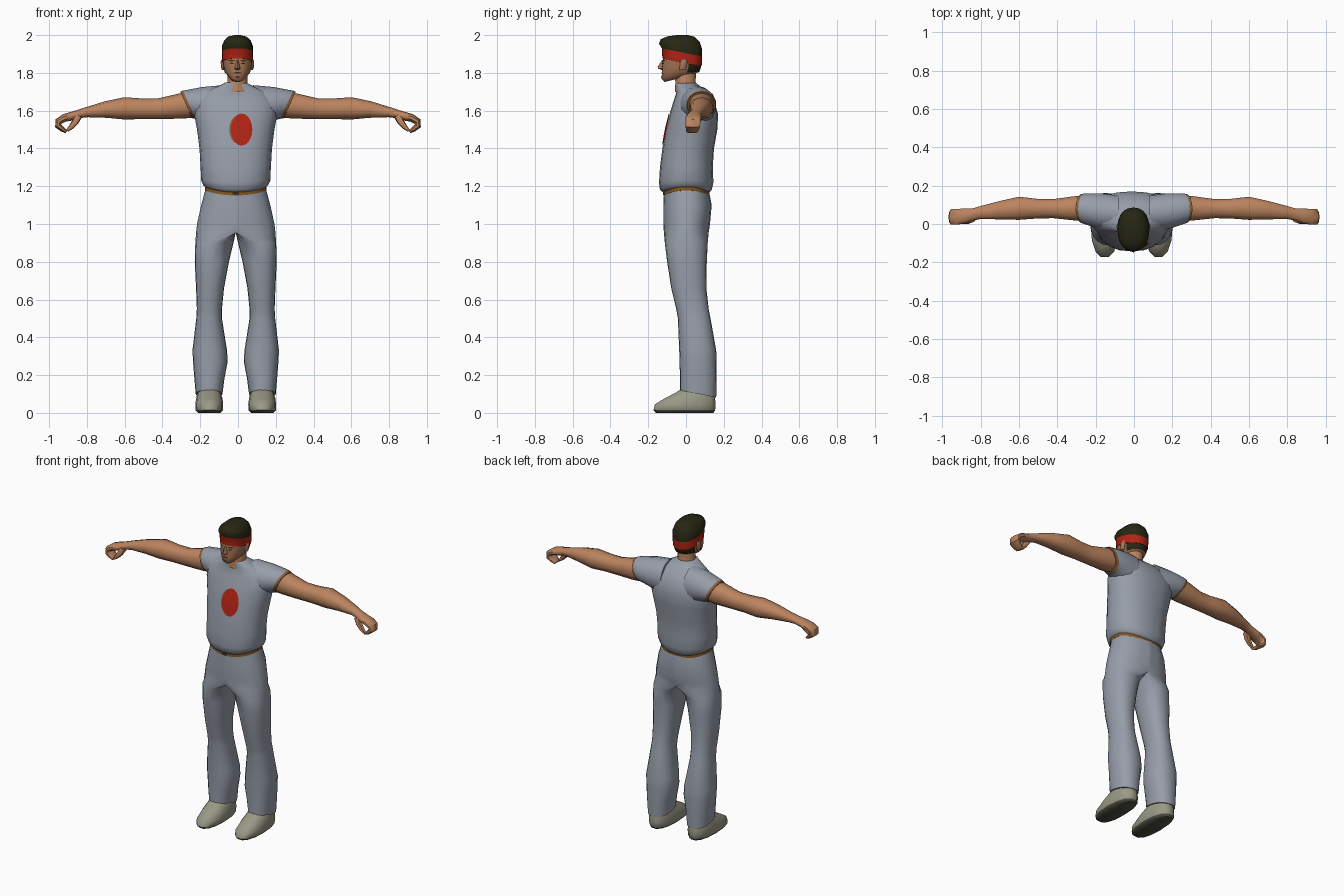
import bpy, bmesh, math
from mathutils import Vector
from mathutils.bvhtree import BVHTree

if "Cube" in bpy.data.objects:
    bpy.data.objects.remove(bpy.data.objects["Cube"])

COLOURS = {
    "grey_cloth": (0.31, 0.34, 0.40), "skin": (0.50, 0.23, 0.115),
    "face_skin": (0.38, 0.18, 0.09), "hair": (0.02, 0.02, 0.007),
    "red_cloth": (0.46, 0.017, 0.007), "shoe_grey": (0.32, 0.32, 0.24),
    "sole_dark": (0.08, 0.08, 0.06), "belt_brown": (0.24, 0.10, 0.015),
    "trim_brown": (0.25, 0.12, 0.045), "dark_brown": (0.05, 0.022, 0.012),
}
MATS = {}
for key, rgb in COLOURS.items():
    MATS[key] = bpy.data.materials.new(key)
    MATS[key].diffuse_color = (*rgb, 1)
CX = -0.012  # centre line of the body


def finish(name, bm, mats, angle=45):
    bmesh.ops.remove_doubles(bm, verts=bm.verts, dist=0.0002)
    bmesh.ops.recalc_face_normals(bm, faces=bm.faces)
    me = bpy.data.meshes.new(name)
    bm.to_mesh(me)
    bm.free()
    for m in mats:
        me.materials.append(MATS[m])
    me.shade_smooth()
    me.set_sharp_from_angle(angle=math.radians(angle))
    ob = bpy.data.objects.new(name, me)
    bpy.context.collection.objects.link(ob)
    return ob


def loft(name, rings, mats, rule=None, angle=45):
    """Skin a list of point rings; rule(ring index, face centre) picks the colour."""
    bm = bmesh.new()
    vs = [[bm.verts.new(p) for p in r] for r in rings]
    n = len(rings[0])
    faces = [(0, bm.faces.new(vs[0])), (len(vs) - 2, bm.faces.new(vs[-1]))]
    for i in range(len(vs) - 1):
        for k in range(n):
            j = (k + 1) % n
            faces.append((i, bm.faces.new((vs[i][k], vs[i][j], vs[i + 1][j], vs[i + 1][k]))))
    if rule:
        for i, f in faces:
            f.material_index = rule(i, f.calc_center_median())
    return finish(name, bm, mats, angle)


def power(v, e):
    return math.copysign(abs(v) ** e, v)


def level(z, x0, x1, y0, y1, n=16, e=1.0, shear=0.0, lift=0.0):
    """Rounded horizontal ring; shear tilts it along y, lift raises its sides."""
    cx, cy, rx, ry = (x0 + x1) / 2, (y0 + y1) / 2, (x1 - x0) / 2, (y1 - y0) / 2
    out = []
    for k in range(n):
        a = 2 * math.pi * k / n
        c, s = power(math.cos(a), e), power(math.sin(a), e)
        y = cy + ry * s
        out.append(Vector((cx + rx * c, y, z + shear * (y - y0) + lift * c * c)))
    return out


def limb(path, side, n=10, e=0.9):
    """Rings across a path in the xz plane: (x, z, half thickness, y, half width)."""
    out = []
    for i, (x, z, t, y, w) in enumerate(path):
        a, b = path[max(i - 1, 0)], path[min(i + 1, len(path) - 1)]
        d = Vector((b[0] - a[0], b[1] - a[1])).normalized()
        ring = []
        for k in range(n):
            g = 2 * math.pi * k / n
            c, s = power(math.cos(g), e), power(math.sin(g), e)
            ring.append(Vector((side * (x - d.y * t * c), y + w * s, z + d.x * t * c)))
        out.append(ring)
    return out


def patch(name, target, x, z, rx, rz, mat, n=20, off=0.004):
    """Thin oval laid on the front of another part."""
    bm = bmesh.new()
    bm.from_mesh(target.data)
    tree = BVHTree.FromBMesh(bm)
    bm.free()
    bm = bmesh.new()

    def put(px, pz):
        hit = tree.ray_cast(Vector((px, -1, pz)), Vector((0, 1, 0)))[0]
        return bm.verts.new((px, (hit.y if hit else -0.1) - off, pz))
    mid = put(x, z)
    loops = [[put(x + rx * f * math.cos(2 * math.pi * k / n), z + rz * f * math.sin(2 * math.pi * k / n))
              for k in range(n)] for f in (0.35, 0.7, 1)]
    for k in range(n):
        j = (k + 1) % n
        bm.faces.new((mid, loops[0][k], loops[0][j]))
        for a, b in zip(loops, loops[1:]):
            bm.faces.new((a[k], b[k], b[j], a[j]))
    ob = finish(name, bm, [mat])
    if ob.data.polygons[0].normal.y > 0:
        ob.data.flip_normals()
    return ob


# Shirt body: z, half width, front, back, side lift
SHIRT = [(1.165, .155, -.118, .122, .025), (1.18, .172, -.138, .136, .025),
         (1.22, .183, -.143, .145, .01), (1.30, .186, -.138, .142, 0), (1.40, .192, -.125, .148, 0),
         (1.50, .205, -.108, .166, 0), (1.58, .22, -.088, .17, 0), (1.65, .215, -.066, .15, 0),
         (1.70, .16, -.05, .112, 0), (1.733, .085, -.056, .07, 0), (1.748, .058, -.056, .052, 0)]
shirt = loft("shirt", [level(z, CX - w, CX + w, f, b, 20, .88, 0, l) for z, w, f, b, l in SHIRT],
             ["grey_cloth"], angle=60)
patch("chest_emblem_edge", shirt, .008, 1.50, .055, .078, "trim_brown", off=.003)
patch("chest_emblem", shirt, .019, 1.50, .057, .085, "red_cloth", off=.005)

# Belt and buckle
belt = loft("belt", [level(z, CX - .163, CX + .163, -.121, .125, 20, .9, 0, .028)
                     for z in (1.15, 1.175)], ["belt_brown"])
patch("buckle", belt, CX, 1.162, .02, .009, "dark_brown", 8)

# Trouser legs: z, inner, outer, front, back
HIPS = [(1.185, .16, -.116, .12), (1.10, .183, -.12, .136), (1.0, .205, -.12, .127), (.955, .21, -.117, .12)]
LEGS = [(.90, .012, .214, -.112, .115), (.80, .036, .217, -.10, .11), (.66, .062, .21, -.078, .108),
        (.55, .073, .206, -.052, .12), (.50, .073, .209, -.043, .13), (.33, .046, .229, -.036, .16),
        (.27, .043, .226, -.034, .162), (.18, .06, .219, -.032, .162), (.12, .07, .212, -.032, .16)]
# Shoes: z, half width, front, back
SHOE = [(0, .058, -.163, .148), (.014, .072, -.176, .158), (.045, .074, -.168, .16),
        (.075, .07, -.12, .157), (.105, .062, -.06, .15), (.13, .05, -.02, .13)]
# Arm and curled fingers: x, z, half thickness, y, half width
ARM = [(.20, 1.635, .07, .08, .065), (.30, 1.625, .067, .082, .067), (.42, 1.61, .055, .08, .052),
       (.50, 1.61, .054, .08, .053), (.60, 1.612, .059, .082, .063), (.70, 1.606, .044, .072, .05),
       (.80, 1.592, .027, .06, .035), (.84, 1.583, .023, .05, .033), (.88, 1.571, .023, .042, .04),
       (.92, 1.561, .021, .038, .043), (.95, 1.543, .019, .037, .042), (.952, 1.52, .018, .036, .04),
       (.93, 1.502, .014, .034, .036), (.908, 1.488, .008, .032, .03)]
THUMB = [(.845, 1.575, .022, .028, .02), (.862, 1.54, .018, .018, .017),
         (.885, 1.512, .013, .014, .014), (.905, 1.493, .007, .014, .01)]
# Sleeve: x, slant, bottom, top, front, back
SLEEVE = [(.08, 0, 1.50, 1.735, -.045, .15), (.17, .2, 1.53, 1.725, -.03, .162),
          (.225, .35, 1.55, 1.713, -.012, .162), (.258, .45, 1.557, 1.706, 0, .16),
          (.274, .45, 1.56, 1.70, .006, .156)]

for side, word in ((-1, "right"), (1, "left")):
    rings = []
    for z, w, f, b in HIPS:  # half rings that meet on the centre line
        ring = level(z, -w, w, f, b, 20, .92)
        rings.append([Vector((max(p.x, 0), p.y, p.z)) for p in ring])
    for i, (z, a, o, f, b) in enumerate(LEGS):
        rings.append(level(z, a, o, f, b, 20, .88, -.2 if z < .15 else 0))
    rings = [[Vector((CX + side * p.x, p.y, p.z)) for p in r] for r in rings]
    loft(word + "_trouser_leg", rings, ["grey_cloth"], angle=50)

    mid = CX + side * .14
    loft(word + "_shoe", [level(z, mid - w, mid + w, f, b, 14, .85) for z, w, f, b in SHOE],
         ["shoe_grey", "sole_dark"], lambda i, c: int(i == 0), 50)

    loft(word + "_arm", limb(ARM, side), ["skin"], angle=50)
    loft(word + "_thumb", limb(THUMB, side, 8), ["skin"])

    rings = []
    for x, k, zb, zt, f, b in SLEEVE:
        zc, zr, yc, yr = (zb + zt) / 2, (zt - zb) / 2, (f + b) / 2, (b - f) / 2
        rings.append([Vector((side * (x + k * zr * math.cos(a)), yc + yr * math.sin(a), zc + zr * math.cos(a)))
                      for a in [2 * math.pi * j / 14 for j in range(14)]])
    loft(word + "_sleeve", rings, ["grey_cloth", "trim_brown"], lambda i, c: int(i == 3), 60)

# Neck
HX = -.003
loft("neck", [level(z, HX - w, HX + w, f, b, 14) for z, w, f, b in
              ((1.70, .062, -.06, .06), (1.745, .054, -.058, .052), (1.82, .052, -.06, .055))], ["skin"])

# Head: front z, half width, front, back, tilt; headband lies between two tilted rings
HEAD = [(1.752, .034, -.112, .03, .25), (1.768, .05, -.13, .055, .17), (1.80, .067, -.127, .07, .02),
        (1.835, .074, -.128, .077, -.06), (1.876, .078, -.122, .08, -.2), (1.877, .081, -.125, .083, -.2),
        (1.93, .083, -.128, .086, -.2), (1.955, .083, -.143, .086, -.13), (1.978, .07, -.134, .072, -.06),
        (1.993, .048, -.10, .045, -.01), (2.0, .015, -.05, .01, 0)]


def head_colour(i, c):
    if i >= 6:
        return 1
    if i >= 4:
        return 2
    return 1 if i >= 2 and c.y > .01 else 0


head = loft("head", [level(z, HX - w, HX + w, f, b, 20, .88, t) for z, w, f, b, t in HEAD],
            ["face_skin", "hair", "red_cloth"], head_colour, 55)

# Face details
patch("mouth", head, HX, 1.80, .022, .004, "dark_brown", 10)
patch("chin_shade", head, HX, 1.778, .012, .005, "dark_brown", 8)
for side, word in ((-1, "right"), (1, "left")):
    patch(word + "_eye", head, HX + side * .03, 1.85, .012, .004, "dark_brown", 10)
    patch(word + "_brow", head, HX + side * .032, 1.865, .018, .004, "dark_brown", 10)
    # Ear
    ex = HX + side * .077
    loft(word + "_ear", [level(z, ex - w, ex + w, -.03 + d, .006 + d, 8) for z, w, d in
                         ((1.815, .005, -.006), (1.83, .01, -.004), (1.86, .012, 0), (1.872, .006, 0))],
         ["face_skin"])
# Nose
loft("nose", [level(z, HX - w, HX + w, f, -.10, 8) for z, w, f in
              ((1.815, .010, -.128), (1.822, .017, -.146), (1.832, .013, -.15), (1.868, .007, -.126))],
     ["face_skin"])

for m in bpy.data.materials:
    if m.users and not m.is_grease_pencil:
        m.use_nodes = True
        m.node_tree.nodes["Principled BSDF"].inputs["Base Color"].default_value = m.diffuse_color
